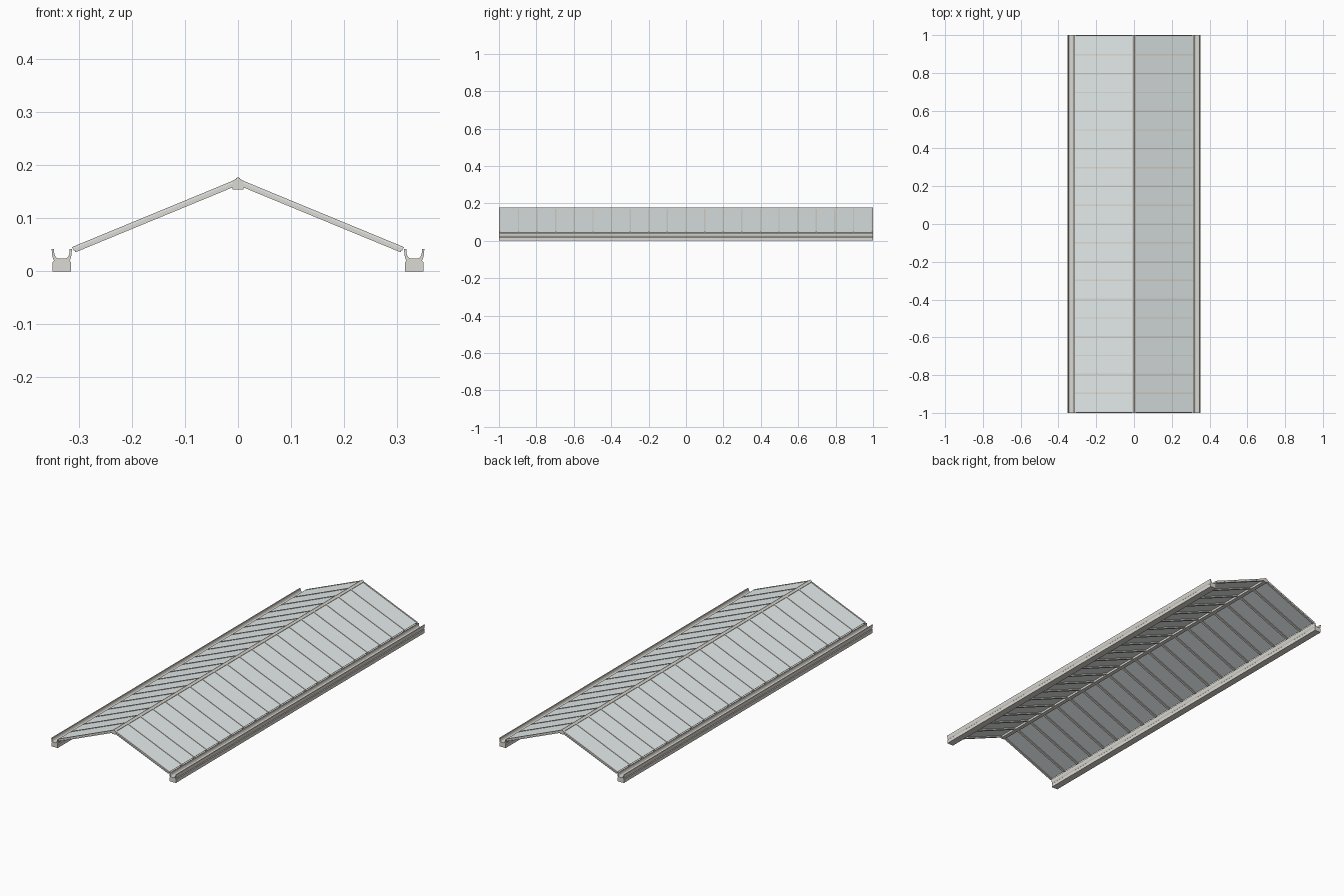
import bpy, bmesh, math

if "Cube" in bpy.data.objects:
    bpy.data.objects.remove(bpy.data.objects["Cube"])

L = 1.0            # half length along y
PANELS = 20        # glass panes per slope
RUN, DROP = 0.303, 0.125
A = math.atan2(DROP, RUN)
SLOPE = math.hypot(RUN, DROP)


def material(name, col):
    m = bpy.data.materials.new(name)
    m.diffuse_color = col
    m.use_nodes = True
    m.node_tree.nodes["Principled BSDF"].inputs["Base Color"].default_value = m.diffuse_color
    return m


frame_mat = material("frame_paint", (0.72, 0.70, 0.65, 1))
glass_mat = material("pale_glass", (0.78, 0.83, 0.83, 1))


def extrude(name, profile, spans, mat, mirror=True):
    """Extrude an xz profile over one or more y spans."""
    bm = bmesh.new()
    for y0, y1 in spans:
        a = [bm.verts.new((x, y0, z)) for x, z in profile]
        b = [bm.verts.new((x, y1, z)) for x, z in profile]
        bm.faces.new(a)
        bm.faces.new(b[::-1])
        n = len(a)
        for i in range(n):
            bm.faces.new((a[i], b[i], b[(i + 1) % n], a[(i + 1) % n]))
    bmesh.ops.recalc_face_normals(bm, faces=bm.faces)
    me = bpy.data.meshes.new(name)
    bm.to_mesh(me)
    bm.free()
    ob = bpy.data.objects.new(name, me)
    bpy.context.collection.objects.link(ob)
    me.materials.append(mat)
    if mirror:
        mod = ob.modifiers.new("both_sides", 'MIRROR')
        mod.use_mirror_merge = False
    return ob


def slab(s0, s1, t0, t1):
    """Sloping strip: s runs down the roof, t is the height off its top line."""
    def pt(s, t):
        return (0.010 + s * math.cos(A) + t * math.sin(A),
                0.171 - s * math.sin(A) + t * math.cos(A))
    return [pt(s0, t0), pt(s1, t0), pt(s1, t1), pt(s0, t1)]


def mirrored_profile(half, cx=0.0):
    """Close a half profile (bottom to top) into a symmetric outline."""
    return [(cx + x, z) for x, z in half] + [(cx - x, z) for x, z in half[::-1] if x > 0]


# Ridge beam with a small peaked cap
extrude("ridge_beam", mirrored_profile([(0.0105, 0.155), (0.0105, 0.171),
        (0.0045, 0.1745), (0.0035, 0.176), (0, 0.178)]), [(-L, L)], frame_mat, False)

# Eaves gutters: solid foot, pinched neck and an open cup
cup = [(0.0175, 0.0), (0.0175, 0.017), (0.0145, 0.020), (0.0165, 0.024),
       (0.0182, 0.031), (0.0193, 0.042), (0.0148, 0.042), (0.0142, 0.033),
       (0.0115, 0.027), (0.007, 0.024)]
extrude("eaves_gutter", mirrored_profile(cup, 0.3325), [(-L, L)], frame_mat)


# Glazing bars: a raised stem with a wider flange below the glass
def bar_spans(w):
    step = (2 * L - 0.010) / PANELS
    mids = [-L + 0.005 + i * step for i in range(PANELS + 1)]
    return [(max(-L, y - w / 2), min(L, y + w / 2)) for y in mids]


extrude("glazing_bars", slab(-0.002, SLOPE, -0.0075, 0.0), bar_spans(0.007), frame_mat)
extrude("bar_flanges", slab(-0.002, SLOPE - 0.002, -0.0115, -0.0075),
        bar_spans(0.012), frame_mat)

# Glass panes, stopped just short of the end bars
extrude("glass_panes", slab(-0.002, SLOPE - 0.001, -0.0045, -0.0018),
        [(-L + 0.001, L - 0.001)], glass_mat)
